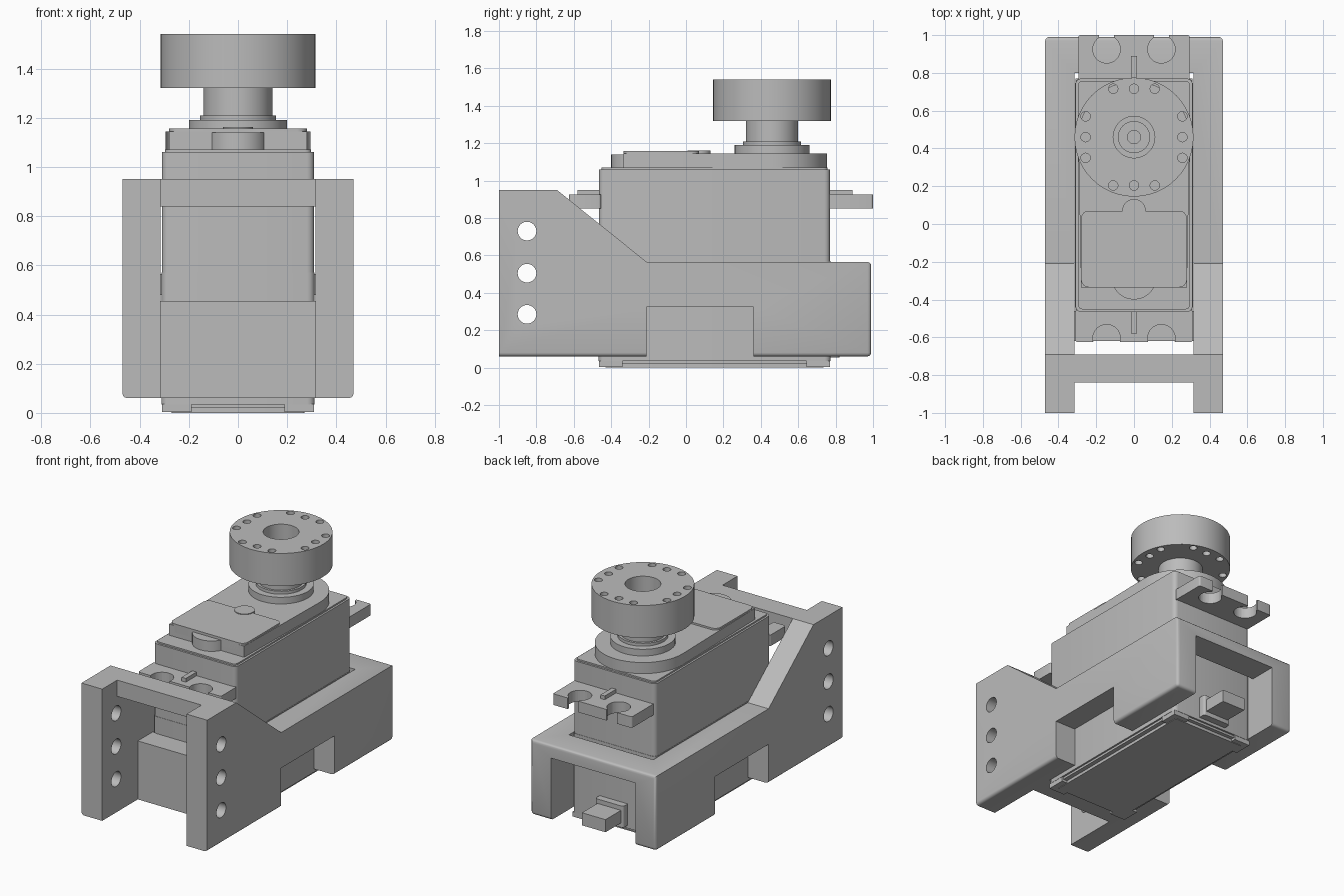
import bpy, bmesh, math
from mathutils import Matrix, Vector

if "Cube" in bpy.data.objects:
    bpy.data.objects.remove(bpy.data.objects["Cube"], do_unlink=True)

GREY = (0.5, 0.5, 0.5, 1)
mat = bpy.data.materials.new("plain grey")
mat.use_nodes = True
mat.diffuse_color = GREY
mat.node_tree.nodes["Principled BSDF"].inputs["Base Color"].default_value = GREY


def finish(name, bm):
    bmesh.ops.recalc_face_normals(bm, faces=bm.faces[:])
    me = bpy.data.meshes.new(name)
    bm.to_mesh(me)
    bm.free()
    me.materials.append(mat)
    ob = bpy.data.objects.new(name, me)
    bpy.context.collection.objects.link(ob)
    return ob


def activate(ob):
    bpy.ops.object.select_all(action="DESELECT")
    ob.select_set(True)
    bpy.context.view_layer.objects.active = ob


def smooth(ob):
    activate(ob)
    bpy.ops.object.shade_smooth_by_angle(angle=math.radians(35))
    return ob


def cut(ob, cutter):
    """Subtract the cutter for good and throw it away."""
    mod = ob.modifiers.new("cut", "BOOLEAN")
    mod.operation, mod.solver, mod.object = "DIFFERENCE", "EXACT", cutter
    activate(ob)
    bpy.ops.object.modifier_apply(modifier=mod.name)
    bpy.data.objects.remove(cutter, do_unlink=True)


def prism(bm, points, depth):
    face = bm.faces.new([bm.verts.new(p) for p in points])
    out = bmesh.ops.extrude_face_region(bm, geom=[face])
    moved = [v for v in out["geom"] if isinstance(v, bmesh.types.BMVert)]
    bmesh.ops.translate(bm, verts=moved, vec=depth)


def side_prism(points, half):
    """Extrude a (y, z) profile across x."""
    bm = bmesh.new()
    prism(bm, [(-half, y, z) for y, z in points], (2 * half, 0, 0))
    return bm


def add_box(bm, x0, x1, y0, y1, z0, z1):
    prism(bm, [(x0, y0, z0), (x1, y0, z0), (x1, y1, z0), (x0, y1, z0)], (0, 0, z1 - z0))


def block(name, half, y0, y1, z0, z1, corner=0.0):
    """Box centred on x with rounded upright edges."""
    bm = bmesh.new()
    add_box(bm, -half, half, y0, y1, z0, z1)
    if corner:
        upright = [e for e in bm.edges if abs(e.verts[0].co.z - e.verts[1].co.z) > 1e-4]
        bmesh.ops.bevel(bm, geom=upright, offset=corner, segments=4,
                        profile=0.5, affect="EDGES")
    return smooth(finish(name, bm))


def add_rod(bm, centre, radius, length, axis="Z", sides=24):
    turn = Matrix.Rotation(math.pi / 2, 4, "Y") if axis == "X" else Matrix()
    bmesh.ops.create_cone(bm, cap_ends=True, segments=sides, radius1=radius, radius2=radius,
                          depth=length, matrix=Matrix.Translation(centre) @ turn)


def rod(name, centre, radius, length):
    bm = bmesh.new()
    add_rod(bm, centre, radius, length, sides=32)
    return smooth(finish(name, bm))


# Mounting bracket: side profile with raised front ears and a foot cutout
bm = side_prism([(-1, .06), (-1, .95), (-.69, .95), (-.21, .565), (.99, .565), (.99, .06),
                 (.36, .06), (.36, .325), (-.21, .325), (-.21, .06)], .47)


def rounded_edge(e):
    a, b = (v.co for v in e.verts)
    rear = min(a.y, b.y) > .98
    sole = max(a.z, b.z) < .07 and abs(a.x - b.x) < 1e-4
    return rear or sole


bmesh.ops.bevel(bm, geom=[e for e in bm.edges if rounded_edge(e)], offset=.02,
                segments=3, profile=0.5, affect="EDGES")
bracket = finish("mounting_bracket", bm)

# Channel through the bracket, leaving a crossbar, a front stop and a rear bridge
cut(bracket, finish("channel_cutter", side_prism(
    [(-1.1, -.1), (-.62, -.1), (-.62, .455), (-.46, .455), (-.46, -.1), (1.1, -.1),
     (1.1, .48), (.8, .48), (.8, 1.2), (-.69, 1.2), (-.69, .84), (-.84, .84),
     (-.84, 1.2), (-1.1, 1.2)], .315)))

# Three bolt holes through both ears
bm = bmesh.new()
for z in (.285, .505, .73):
    add_rod(bm, (0, -.85, z), .05, 1.2, "X")
cut(bracket, finish("ear_hole_cutter", bm))
smooth(bracket)

# Motor case, in two shells with a lid
block("lower_case", .312, -.467, .772, .035, .57, .03)
block("upper_case", .31, -.465, .77, .57, 1.06, .03)
block("case_lid", .297, -.452, .757, 1.06, 1.07, .025)

# Underside cover with four corner feet
block("bottom_cover", .30, -.455, .76, .02, .036, .02)
block("bottom_plate", .27, -.43, .735, 0, .021, .01)
bm = bmesh.new()
for sx in (-1, 1):
    for y0, y1 in ((-.465, -.34), (.645, .77)):
        xs = sorted((sx * .19, sx * .31))
        add_box(bm, *xs, y0, y1, .004, .036)
finish("corner_feet", bm)


# Mounting tabs with open screw slots and a stiffening rib
def tab(name, half, root, tip, hole_y, rib_tip):
    ob = block(name, half, min(root, tip), max(root, tip), .85, .925, .012)
    out = math.copysign(.3, tip)
    for sx in (-1, 1):
        bm = bmesh.new()
        add_rod(bm, (sx * .145, hole_y, .89), .073, .3, sides=32)
        cut(ob, finish("hole_cutter", bm))
        bm = bmesh.new()
        add_box(bm, sx * .145 - .04, sx * .145 + .04, min(hole_y, hole_y + out),
                max(hole_y, hole_y + out), .7, 1.1)
        cut(ob, finish("slot_cutter", bm))
    smooth(ob)
    block(name + "_rib", .016, min(root, rib_tip), max(root, rib_tip), .92, .95)


tab("rear_tab", .295, .76, 1.0, .925, .89)
tab("front_tab", .31, -.455, -.625, -.605, -.58)

# Gear cover: straight front, round rear
bm = bmesh.new()
outline = [(-.28, -.335), (.28, -.335)]
outline += [(.295 * math.cos(a), .46 + .295 * math.sin(a))
            for a in (math.pi * i / 24 for i in range(25))]
prism(bm, [(x, y, 1.065) for x, y in outline], (0, 0, .08))
smooth(finish("gear_cover", bm))
block("cover_panel", .28, -.335, .07, 1.1, 1.157, .04)
rod("panel_button", (0, .07, 1.13), .062, .064)
rod("front_boss", (0, -.28, 1.1025), .12, .075)

# Output shaft and round horn, turned from one profile
profile = [(0, 1.1), (.2, 1.1), (.2, 1.19), (.155, 1.19), (.155, 1.21), (.14, 1.21),
           (.14, 1.32), (.315, 1.32), (.315, 1.54), (.11, 1.54), (.11, 1.38),
           (.085, 1.38), (.085, 1.4), (.035, 1.4), (.035, 1.35), (0, 1.35)]
bm = bmesh.new()
verts = [bm.verts.new((r, .46, z)) for r, z in profile]
edges = [bm.edges.new(pair) for pair in zip(verts, verts[1:])]
bmesh.ops.spin(bm, geom=verts + edges, cent=(0, .46, 0), axis=(0, 0, 1),
               angle=2 * math.pi, steps=48, use_merge=True)
bmesh.ops.remove_doubles(bm, verts=bm.verts[:], dist=1e-4)
horn = finish("output_horn", bm)

# Twelve holes in groups of three around the horn
bm = bmesh.new()
for turn in range(4):
    spin = Matrix.Rotation(turn * math.pi / 2, 3, "Z")
    for x in (-.11, 0, .11):
        add_rod(bm, spin @ Vector((x, .256, 0)) + Vector((0, .46, 1.43)), .025, .4, sides=16)
cut(horn, finish("horn_hole_cutter", bm))
smooth(horn)

# Cable outlet at the back
block("cable_collar", .105, .76, .82, .055, .2, .015)
block("cable_plug", .088, .81, .985, .085, .17)
